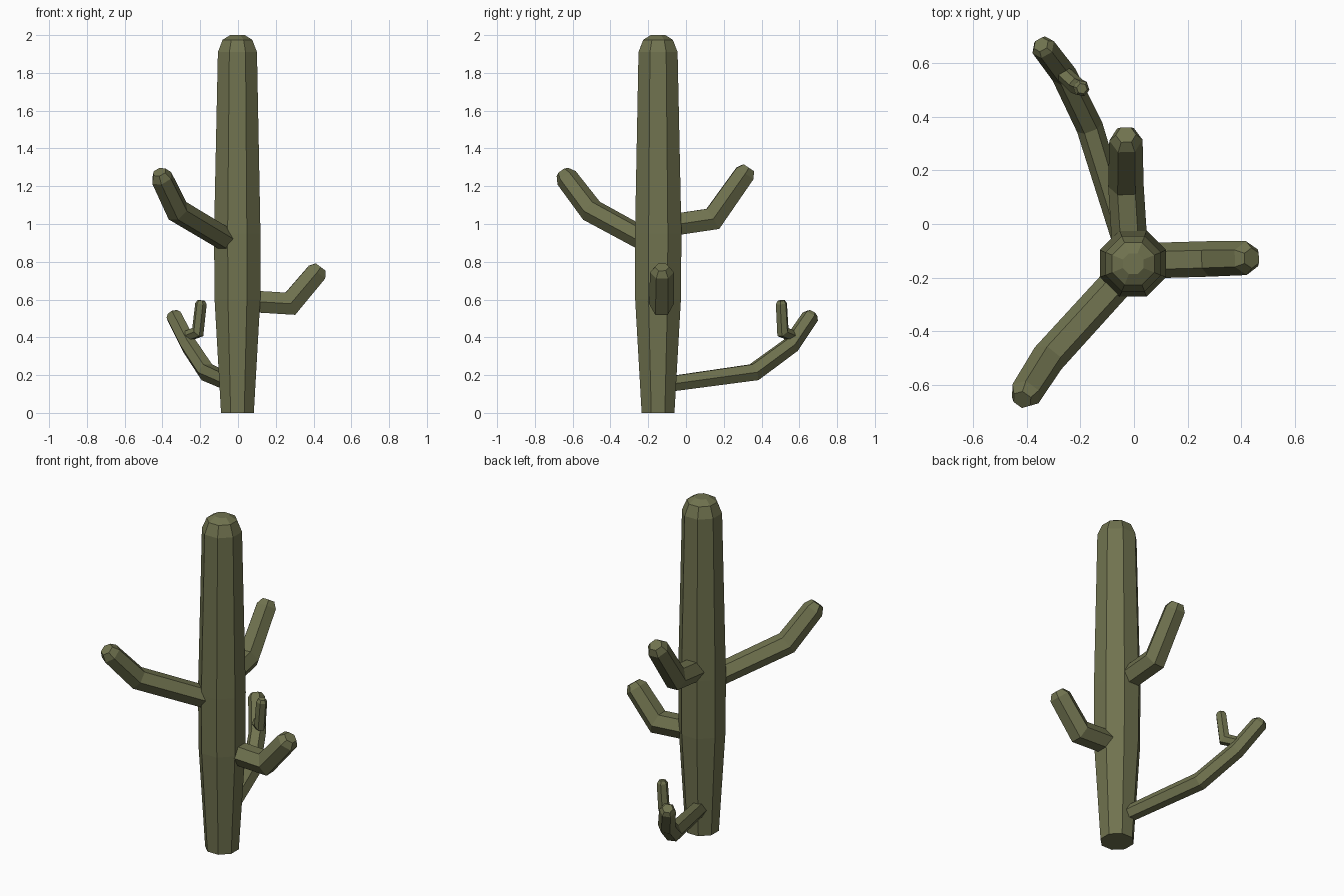
import bpy, bmesh, math
from mathutils import Vector

cube = bpy.data.objects.get("Cube")
if cube:
    bpy.data.objects.remove(cube)

green = bpy.data.materials.new("olive_green")
green.use_nodes = True
colour = (0.162, 0.170, 0.078, 1)
green.diffuse_color = colour
green.node_tree.nodes["Principled BSDF"].inputs["Base Color"].default_value = colour


def stem(name, path, sides, turn=0.0):
    """Faceted tube through (x, y, z, radius) points with mitred elbows."""
    pts = [Vector(p[:3]) for p in path]
    dirs = [(b - a).normalized() for a, b in zip(pts, pts[1:])]
    # unit cross-section square to the first segment
    d = dirs[0]
    side = Vector((1, 0, 0)) if abs(d.z) > 0.9 else d.cross(Vector((0, 0, 1))).normalized()
    up = side.cross(d)
    angles = [turn + math.tau * i / sides for i in range(sides)]
    offsets = [side * math.cos(a) + up * math.sin(a) for a in angles]

    bm = bmesh.new()
    rings = []
    for i, p in enumerate(path):
        if i:
            # slide the section along the segment onto the mitre plane
            run = dirs[i - 1]
            normal = run + dirs[min(i, len(dirs) - 1)]
            offsets = [o - run * (o.dot(normal) / run.dot(normal)) for o in offsets]
        rings.append([bm.verts.new(pts[i] + o * p[3]) for o in offsets])
    for low, high in zip(rings, rings[1:]):
        for i in range(sides):
            j = (i + 1) % sides
            bm.faces.new((low[i], low[j], high[j], high[i]))
    bm.faces.new(rings[0][::-1])
    bm.faces.new(rings[-1])
    bmesh.ops.recalc_face_normals(bm, faces=bm.faces)
    mesh = bpy.data.meshes.new(name)
    bm.to_mesh(mesh)
    bm.free()
    mesh.materials.append(green)
    obj = bpy.data.objects.new(name, mesh)
    bpy.context.collection.objects.link(obj)


# Trunk: octagonal, widest near the middle, rounded crown
stem("trunk", [(-0.003, -0.148, 0, 0.094), (-0.003, -0.148, 0.6, 0.131),
               (-0.004, -0.147, 0.95, 0.133), (-0.003, -0.148, 1.91, 0.112),
               (-0.003, -0.148, 1.975, 0.085), (-0.003, -0.148, 2.0, 0.042)],
     8, math.pi / 8)

# Main arms, each with one elbow and a chamfered tip
stem("left_arm", [(0, -0.138, 0.595, 0.066), (0.277, -0.13, 0.578, 0.066),
                  (0.418, -0.127, 0.745, 0.063), (0.438, -0.127, 0.772, 0.038)], 6)
stem("back_arm", [(-0.012, -0.14, 0.985, 0.066), (-0.03, 0.142, 1.027, 0.066),
                  (-0.03, 0.312, 1.268, 0.062), (-0.03, 0.332, 1.298, 0.038)], 6)
stem("front_right_arm", [(-0.01, -0.16, 0.885, 0.062), (-0.32, -0.50, 1.07, 0.064),
                         (-0.404, -0.632, 1.244, 0.06), (-0.416, -0.654, 1.275, 0.038)], 6)

# Long low branch at the back, with a small twig near its end
stem("low_branch", [(-0.02, -0.11, 0.15, 0.046), (-0.165, 0.36, 0.215, 0.05),
                    (-0.26, 0.555, 0.358, 0.048), (-0.338, 0.658, 0.51, 0.046),
                    (-0.346, 0.668, 0.528, 0.03)], 6)
stem("twig", [(-0.285, 0.58, 0.40, 0.03), (-0.213, 0.513, 0.428, 0.032),
              (-0.196, 0.505, 0.578, 0.031), (-0.194, 0.504, 0.595, 0.02)], 6)
